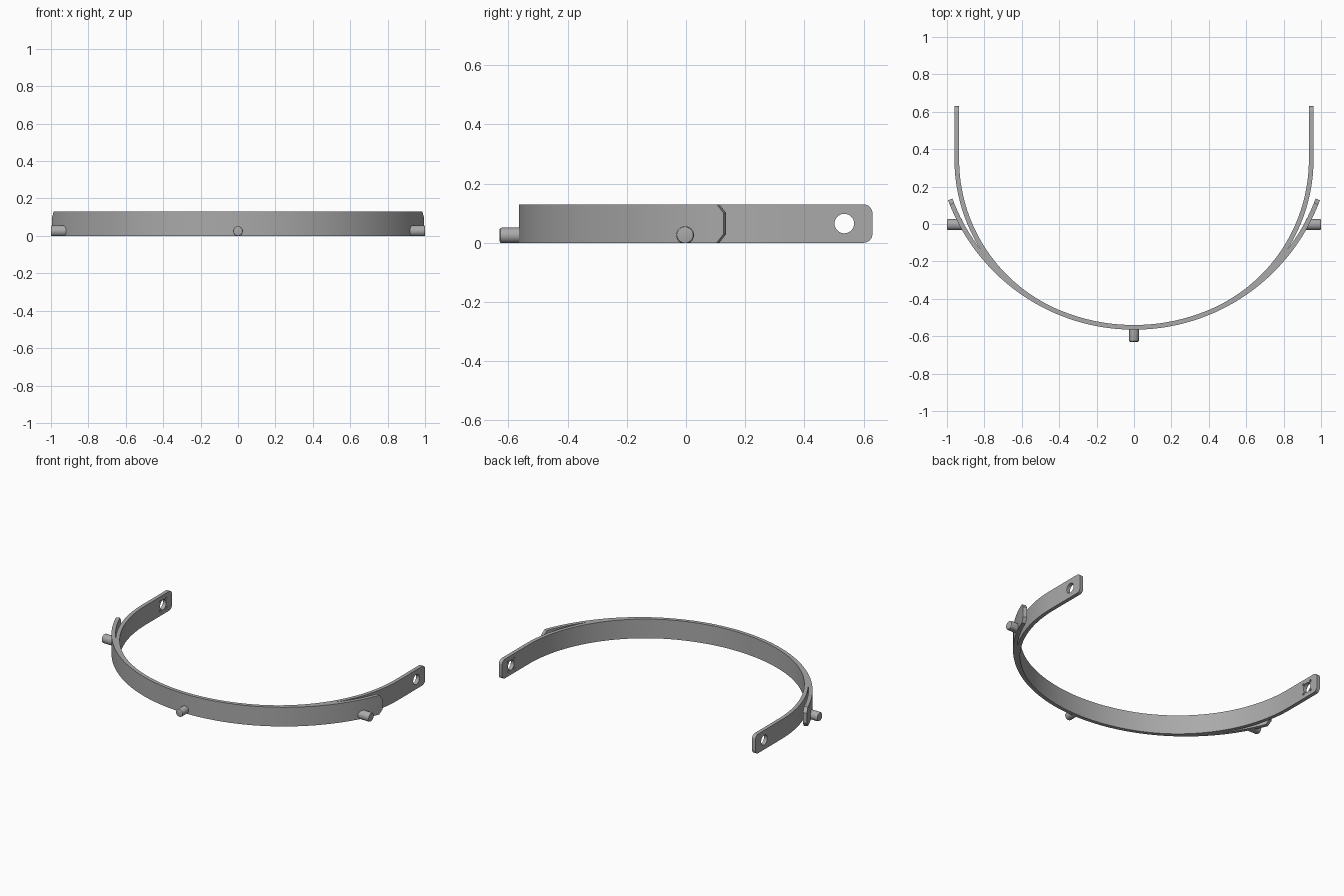
import bpy, bmesh
from math import sin, cos, pi, radians, sqrt
from mathutils import Matrix, Vector

cube = bpy.data.objects.get("Cube")
if cube:
    bpy.data.objects.remove(cube, do_unlink=True)

metal = bpy.data.materials.new("grey_metal")
metal.use_nodes = True
grey = (0.4, 0.4, 0.4, 1)
metal.diffuse_color = grey
metal.node_tree.nodes["Principled BSDF"].inputs["Base Color"].default_value = grey

HEIGHT, THICK = 0.13, 0.025
BIG_R, BIG_Y = 1.0475, 0.495          # mid radius and centre of the wide arc
SMALL_R = 0.885                       # tighter arc leading to the straight arms
SPLIT = radians(22.6)                 # where the two arcs part
SMALL_C = Vector(((BIG_R - SMALL_R) * sin(SPLIT),
                  BIG_Y - (BIG_R - SMALL_R) * cos(SPLIT)))
ARM_X, ARM_END, CORNER = SMALL_C.x + SMALL_R, 0.63, 0.03


def finish(name, bm):
    bmesh.ops.recalc_face_normals(bm, faces=bm.faces)
    mesh = bpy.data.meshes.new(name)
    bm.to_mesh(mesh)
    bm.free()
    ob = bpy.data.objects.new(name, mesh)
    bpy.context.collection.objects.link(ob)
    mesh.materials.append(metal)
    return ob


def smooth(ob):
    bpy.ops.object.select_all(action='DESELECT')
    ob.select_set(True)
    bpy.context.view_layer.objects.active = ob
    bpy.ops.object.shade_smooth_by_angle(angle=radians(30))


def strip(name, columns):
    """Flat strap through columns of (point, outward normal, half height)."""
    bm = bmesh.new()
    rings = []
    for p, n, h in columns:
        ring = []
        for side, z in ((-1, -h), (1, -h), (1, h), (-1, h)):
            q = p + n * side * THICK / 2
            ring.append(bm.verts.new((q.x, q.y, HEIGHT / 2 + z)))
        rings.append(ring)
    for a, b in zip(rings, rings[1:]):
        for i in range(4):
            j = (i + 1) % 4
            bm.faces.new((a[i], a[j], b[j], b[i]))
    bm.faces.new(rings[0])
    bm.faces.new(rings[-1])
    return finish(name, bm)


def arc(centre, radius, a0, a1, steps):
    for i in range(steps + 1):
        a = a0 + (a1 - a0) * i / steps
        n = Vector((sin(a), -cos(a)))
        yield centre + n * radius, n, HEIGHT / 2


def cylinder(bm, centre, axis, radius, depth, sides=32):
    rot = Vector((0, 0, 1)).rotation_difference(Vector(axis)).to_matrix().to_4x4()
    return bmesh.ops.create_cone(bm, cap_ends=True, segments=sides, radius1=radius,
                                 radius2=radius, depth=depth,
                                 matrix=Matrix.Translation(centre) @ rot)["verts"]


# Main band: wide arc, tighter arc, straight arm with rounded end
half = list(arc(Vector((0, BIG_Y)), BIG_R, 0, SPLIT, 14))
half += list(arc(SMALL_C, SMALL_R, SPLIT, pi / 2, 36))[1:]
for i in range(9):
    d = CORNER * (1 - sin(i / 8 * pi / 2))
    h = HEIGHT / 2 - CORNER + sqrt(max(0, CORNER ** 2 - (CORNER - d) ** 2))
    half.append((Vector((ARM_X, ARM_END - d)), Vector((1, 0)), h))
mirrored = [(Vector((-p.x, p.y)), Vector((-n.x, n.y)), h) for p, n, h in half[:0:-1]]
band = strip("main_band", mirrored + half)

# Arm holes, with shallow dimples round them on the inner face
bm = bmesh.new()
hole = Vector((0, 0.535, HEIGHT / 2))
for s in (-1, 1):
    cylinder(bm, hole + Vector((s * ARM_X, 0, 0)), (1, 0, 0), 0.033, 0.1)
    for k in range(4):
        a = pi / 4 + k * pi / 2
        spot = Vector((s * (ARM_X - THICK / 2), 0.046 * cos(a), 0.046 * sin(a)))
        cylinder(bm, hole + spot, (1, 0, 0), 0.008, 0.016, 12)
cutter = finish("hole_cutter", bm)
cutter.hide_render = True
mod = band.modifiers.new("holes", 'BOOLEAN')
mod.operation, mod.solver, mod.object = 'DIFFERENCE', 'EXACT', cutter
bpy.context.view_layer.objects.active = band
bpy.ops.object.modifier_apply(modifier=mod.name)
bpy.data.objects.remove(cutter, do_unlink=True)
smooth(band)

# Outer wings carry on along the wide arc and end in chamfered tips
tip, cham = radians(69.7), 0.025
for s, side in ((1, "left"), (-1, "right")):
    cols = list(arc(Vector((0, BIG_Y)), BIG_R, s * SPLIT, s * (tip - cham / BIG_R), 30))
    p, n, h = list(arc(Vector((0, BIG_Y)), BIG_R, 0, s * tip, 1))[-1]
    cols.append((p, n, h - 0.03))
    smooth(strip(side + "_wing", cols))


# Pegs with softened outer rims, flat where they meet the base plane
def peg(name, start, axis, radius, length):
    bm = bmesh.new()
    axis = Vector(axis)
    cylinder(bm, Vector(start) + axis * length / 2, axis, radius, length)
    end = Vector(start) + axis * length
    rim = [e for e in bm.edges
           if all(abs((v.co - end).dot(axis)) < 1e-4 for v in e.verts)]
    bmesh.ops.bevel(bm, geom=rim, offset=0.007, segments=3, profile=0.5, affect='EDGES')
    for v in bm.verts:
        v.co.z = max(v.co.z, 0)
    smooth(finish(name, bm))


peg("front_peg", (0, -0.555, 0.025), (0, -1, 0), 0.026, 0.075)
peg("left_peg", (0.92, -0.003, 0.026), (1, 0, 0), 0.03, 0.08)
peg("right_peg", (-0.92, -0.003, 0.026), (-1, 0, 0), 0.03, 0.08)
